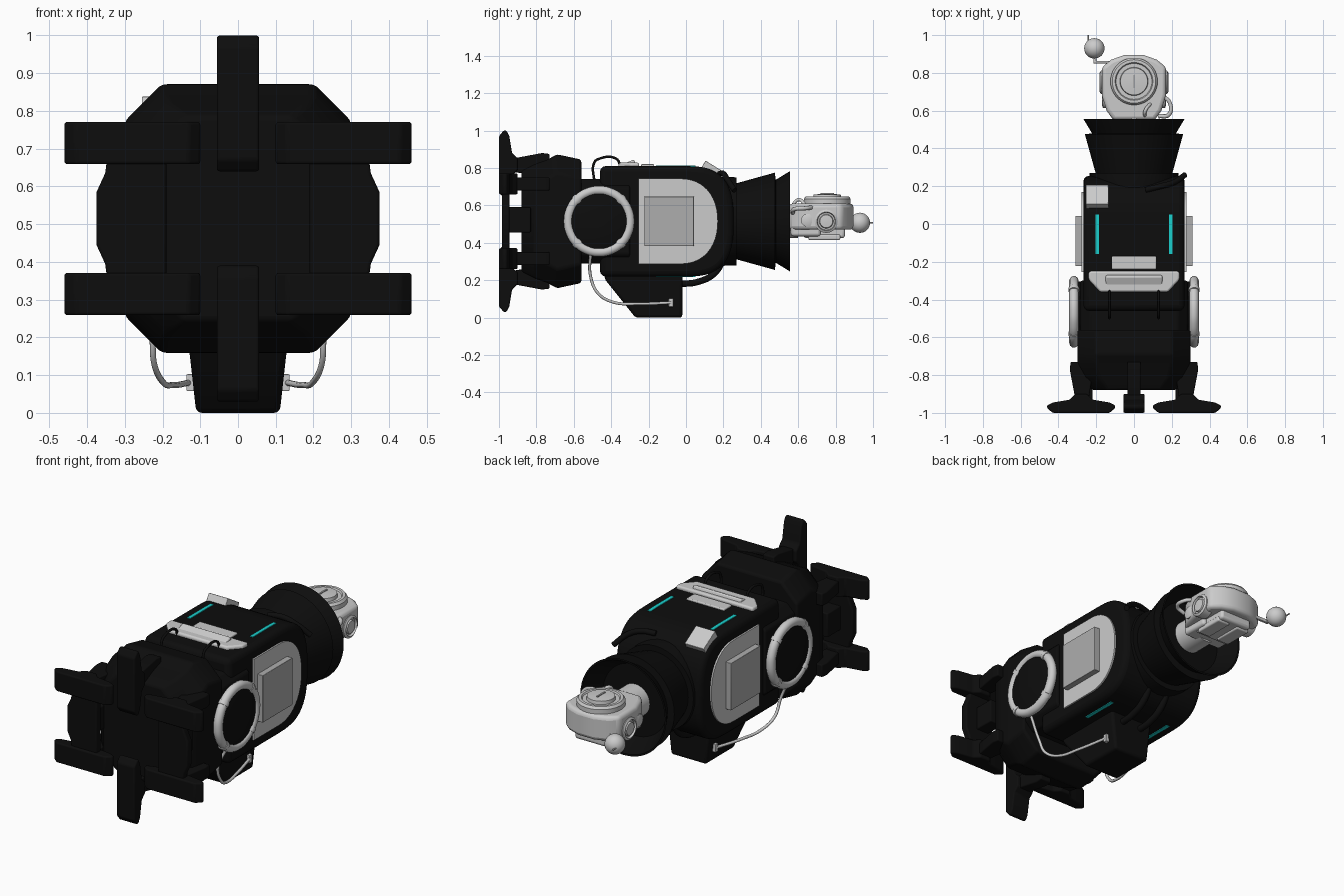
import bpy, bmesh, math
from mathutils import Matrix, Vector

cube = bpy.data.objects.get("Cube")
if cube:
    bpy.data.objects.remove(cube, do_unlink=True)

CZ = 0.515  # height of the long axis


def material(name, rgb):
    m = bpy.data.materials.new(name)
    m.use_nodes = True
    m.diffuse_color = (*rgb, 1)
    m.node_tree.nodes["Principled BSDF"].inputs["Base Color"].default_value = (*rgb, 1)
    return m


BLACK = material("soft black", (0.004, 0.004, 0.004))
GREY = material("light grey", (0.6, 0.6, 0.6))
MID = material("mid grey", (0.42, 0.42, 0.42))
CYAN = material("cyan light", (0.01, 0.62, 0.6))


def finish(name, bm, mat, bevel=0, matrix=None):
    bmesh.ops.recalc_face_normals(bm, faces=bm.faces)
    me = bpy.data.meshes.new(name)
    if matrix:
        bm.transform(matrix)
    bm.to_mesh(me)
    bm.free()
    me.materials.append(mat)
    ob = bpy.data.objects.new(name, me)
    bpy.context.scene.collection.objects.link(ob)
    if bevel:
        mod = ob.modifiers.new("bevel", "BEVEL")
        mod.width, mod.segments = bevel, 3
        mod.limit_method, mod.angle_limit = "ANGLE", math.radians(35)
    bpy.ops.object.select_all(action="DESELECT")
    bpy.context.view_layer.objects.active = ob
    ob.select_set(True)
    bpy.ops.object.shade_smooth_by_angle(angle=math.radians(35))
    return ob


def loft(name, rings, mat, bevel=0, matrix=None):
    """Skin a list of equal-sized point rings and cap both ends."""
    bm = bmesh.new()
    loops = [[bm.verts.new(p) for p in r] for r in rings]
    n = len(loops[0])
    for a, b in zip(loops, loops[1:]):
        for i in range(n):
            j = (i + 1) % n
            bm.faces.new((a[i], a[j], b[j], b[i]))
    bm.faces.new(loops[0])
    bm.faces.new(loops[-1])
    return finish(name, bm, mat, bevel, matrix)


def prism(name, pts, axis, lo, hi, mat, bevel=0, matrix=None):
    place = {"x": lambda p, t: (t, p[0], p[1]),
             "y": lambda p, t: (p[0], t, p[1]),
             "z": lambda p, t: (p[0], p[1], t)}[axis]
    return loft(name, [[place(p, t) for p in pts] for t in (lo, hi)], mat, bevel, matrix)


def box(name, centre, size, mat, bevel=0.006, tilt=0):
    bm = bmesh.new()
    bmesh.ops.create_cube(bm, size=1)
    m = Matrix.Translation(centre) @ Matrix.Rotation(tilt, 4, "X") @ Matrix.Diagonal((*size, 1))
    return finish(name, bm, mat, bevel, m)


def lathe(name, profile, centre, axis, mat, n=40):
    """Revolve (radius, offset) points about an axis through centre."""
    turn = {"z": Matrix(), "y": Matrix.Rotation(-math.pi / 2, 4, "X"),
            "x": Matrix.Rotation(math.pi / 2, 4, "Y")}[axis]
    rings = [[(r * math.cos(2 * math.pi * i / n), r * math.sin(2 * math.pi * i / n), h)
              for i in range(n)] for r, h in profile]
    return loft(name, rings, mat, 0, Matrix.Translation(centre) @ turn)


def tube(name, pts, radius, mat, closed=False):
    cu = bpy.data.curves.new(name, "CURVE")
    cu.dimensions, cu.bevel_depth, cu.bevel_resolution = "3D", radius, 3
    cu.use_fill_caps = True
    sp = cu.splines.new("BEZIER")
    sp.bezier_points.add(len(pts) - 1)
    sp.use_cyclic_u = closed
    for bp, p in zip(sp.bezier_points, pts):
        bp.co = p
        bp.handle_left_type = bp.handle_right_type = "AUTO"
    cu.materials.append(mat)
    ob = bpy.data.objects.new(name, cu)
    bpy.context.scene.collection.objects.link(ob)
    return ob


def octagon(y, w, h, c):
    q = [(w, h - c), (w - c, h), (c - w, h), (-w, h - c)]
    return [(x, y, CZ + z) for x, z in q + [(-x, -z) for x, z in q]]


def d_shape(y0, yc, ry, rz, power):
    """Straight back edge with a rounded nose, in y and z."""
    pts = [(y0, CZ - rz)]
    for i in range(25):
        a = -math.pi / 2 + math.pi * i / 24
        c, s = max(math.cos(a), 0), math.sin(a)
        pts.append((yc + ry * c ** (2 / power),
                    CZ + rz * math.copysign(abs(s) ** (2 / power), s)))
    return pts + [(y0, CZ + rz)]


# Hips, waist and torso
loft("hips", [octagon(-0.88, 0.22, 0.27, 0.08), octagon(-0.81, 0.285, 0.305, 0.1),
              octagon(-0.74, 0.3, 0.33, 0.1), octagon(-0.69, 0.3, 0.358, 0.1),
              octagon(-0.56, 0.3, 0.33, 0.1)], BLACK, 0.012)
loft("waist", [octagon(-0.58, 0.285, 0.225, 0.05), octagon(-0.3, 0.285, 0.225, 0.05)], BLACK, 0.01)
prism("torso", d_shape(-0.46, 0, 0.255, 0.295, 2.8), "x", -0.268, 0.268, BLACK, 0.03)
lathe("collar", [(0.225, 0.1), (0.238, 0.2), (0.235, 0.27), (0.2, 0.27)], (0, 0, CZ), "y", BLACK)
lathe("neck_skirt", [(0.195, 0.24), (0.26, 0.475), (0.222, 0.48), (0.268, 0.556),
                     (0.258, 0.556), (0.2, 0.45), (0.05, 0.45)], (0, 0, CZ), "y", BLACK, 48)

# Belly tank
belly = prism("belly_tank", [(-0.45, 0.26), (-0.43, 0.2), (-0.27, 0.0), (-0.02, 0.0), (-0.02, 0.26)],
              "x", -0.14, 0.14, BLACK, 0.015)
for v in belly.data.vertices:
    v.co.x *= 0.79 + 0.8 * v.co.z

# Feet, legs and the bridges between side feet
PAD = [(-0.18, -0.975), (-0.15, -1.0), (0.15, -1.0), (0.18, -0.975), (0.18, -0.96),
       (0.15, -0.945), (0.06, -0.93), (0.03, -0.9), (-0.03, -0.9), (-0.06, -0.93),
       (-0.15, -0.945), (-0.18, -0.96)]
LEG = [(-0.04, -0.93), (0.03, -0.93), (0.06, -0.77), (0.055, -0.73), (-0.08, -0.73), (-0.06, -0.8)]
FEET = [("left_upper", 0.28, 0.2, 0), ("left_lower", 0.28, -0.2, 0),
        ("right_upper", -0.28, 0.2, 180), ("right_lower", -0.28, -0.2, 180),
        ("top", 0, 0.305, -90), ("bottom", 0, -0.305, 90)]
for name, x, z, turn in FEET:
    m = Matrix.Translation((x, 0, CZ + z)) @ Matrix.Rotation(math.radians(turn), 4, "Y")
    prism(name + "_foot", PAD, "z", -0.056, 0.056, BLACK, 0.016, m)
    prism(name + "_leg", LEG, "z", -0.035, 0.035, BLACK, 0.006, m)

half = [(0.19, 0.21), (0.34, 0.21), (0.352, 0.12), (0.375, 0.07)]
bridge = [(x, CZ + z) for x, z in half] + [(x, CZ - z) for x, z in reversed(half)]

for side, s in (("left", 1), ("right", -1)):
    prism(side + "_foot_bridge", [(s * x, z) for x, z in bridge], "y", -0.985, -0.945, BLACK, 0.008)
    box(side + "_bridge_block", (s * 0.26, -0.89, CZ + 0.008), (0.08, 0.12, 0.135), BLACK)

    # Hip wheel with padded ring and clamps
    wheel = (s * 0.318, -0.465, CZ)
    lathe(side + "_hip_wheel", [(0.16, -0.08), (0.16, 0.01), (0.15, 0.015), (0.02, 0.015)][::1]
          if s > 0 else [(0.16, 0.08), (0.16, -0.01), (0.15, -0.015), (0.02, -0.015)],
          wheel, "x", BLACK, 48)
    ring = [Vector(wheel) + Vector((0, math.cos(k * math.pi / 8), math.sin(k * math.pi / 8))) * 0.165
            for k in range(16)]
    tube(side + "_hip_ring", ring, 0.025, GREY, True)
    for k in range(2, 16, 4):
        along = Vector((0, -math.sin(k * math.pi / 8), math.cos(k * math.pi / 8))) * 0.012
        tube(side + "_ring_clamp", [ring[k] - along, ring[k] + along], 0.029, GREY)

    # Side panel and raised box
    prism(side + "_side_panel", d_shape(-0.255, -0.03, 0.2, 0.228, 2.2), "x",
          s * 0.26, s * 0.277, GREY)
    box(side + "_panel_box", (s * 0.285, -0.09, CZ), (0.05, 0.265, 0.265), MID, 0.003)

    # Light strips above and below
    strip = [(-0.16, 0.28), (-0.16, 0.299), (0, 0.299), (0.05, 0.297), (0.05, 0.28)]
    for level, t in (("upper", 1), ("lower", -1)):
        prism(side + "_" + level + "_light", [(y, CZ + t * z) for y, z in strip], "x",
              s * 0.185, s * 0.205, CYAN)

    # Feed hose and its plug on the belly tank
    tube(side + "_feed_hose", [(s * 0.29, -0.51, 0.35), (s * 0.232, -0.51, 0.22), (s * 0.222, -0.47, 0.13),
                               (s * 0.2, -0.39, 0.083), (s * 0.17, -0.25, 0.074),
                               (s * 0.13, -0.08, 0.08)], 0.008, GREY)
    box(side + "_hose_plug", (s * 0.124, -0.08, 0.08), (0.025, 0.025, 0.045), GREY, 0.003)

    # Grab hooks and nape pipes
    tube(side + "_grab_hook", [(s * 0.13, -0.49, 0.72), (s * 0.13, -0.49, 0.83), (s * 0.13, -0.47, 0.847),
                               (s * 0.13, -0.37, 0.847), (s * 0.13, -0.35, 0.8)], 0.007, BLACK)
    tube(side + "_lower_pipe", [(s * 0.06, -0.04, 0.18), (s * 0.06, 0.06, 0.19),
                                (s * 0.06, 0.15, 0.235), (s * 0.06, 0.21, 0.33)], 0.018, BLACK)

# Top equipment
prism("top_bar", [(-0.18, -0.36), (0.18, -0.36), (0.24, -0.295), (0.24, -0.25), (-0.24, -0.25),
                  (-0.24, -0.295)], "z", 0.78, 0.828, GREY, 0.01)
box("top_bar_ridge", (0, -0.3, 0.82), (0.3, 0.06, 0.03), GREY, 0.008, 0.4)
box("top_bar_block", (0, -0.205, 0.8), (0.235, 0.07, 0.04), GREY, 0.005)
box("shoulder_box", (-0.195, 0.14, 0.782), (0.12, 0.12, 0.06), GREY, 0.003, -0.55)
tube("shoulder_pipe", [(0.06, 0.18, 0.77), (0.14, 0.2, 0.77), (0.21, 0.22, 0.74), (0.27, 0.26, 0.68)],
     0.015, BLACK)

# Head
lathe("head_neck", [(0.09, 0.44), (0.09, 0.6)], (0, 0, CZ), "y", GREY)
outline = [(0.11, 0.55), (0.145, 0.6), (0.17, 0.68), (0.17, 0.83), (0.12, 0.87), (0.05, 0.895)]
outline += [(-x, y) for x, y in reversed(outline)]
prism("head_shell", outline, "z", 0.47, 0.61, GREY, 0.02)
box("head_rear_block", (0, 0.64, 0.5), (0.24, 0.16, 0.13), GREY, 0.015)
box("jaw", (0, 0.74, 0.455), (0.2, 0.22, 0.06), GREY, 0.015)
for x in (-0.065, 0.065):
    box("jaw_pad", (x, 0.74, 0.43), (0.08, 0.17, 0.03), GREY, 0.008)
box("face_plate", (0, 0.87, 0.53), (0.17, 0.03, 0.09), GREY, 0.012)
lathe("head_dome", [(0.125, 0.59), (0.125, 0.635), (0.115, 0.648), (0.1, 0.648), (0.095, 0.64),
                    (0.075, 0.64), (0.072, 0.658), (0.02, 0.662)], (0, 0.755, 0), "z", GREY)
box("dome_slot", (0, 0.755, 0.663), (0.01, 0.07, 0.006), MID, 0).rotation_euler.z = 0
for s in (1, -1):
    lathe("ear_disc", [(0.062, 0), (0.062, s * 0.05), (0.05, s * 0.057), (0.046, s * 0.045),
                       (0.038, s * 0.045), (0.034, s * 0.055), (0.01, s * 0.057)],
          (s * 0.125, 0.75, 0.515), "x", GREY, 32)
    lathe("cheek_disc", [(0.035, 0), (0.035, s * 0.03), (0.02, s * 0.035)],
          (s * 0.135, 0.65, 0.52), "x", GREY, 24)
tube("head_hose", [(0.13, 0.57, 0.56), (0.185, 0.58, 0.58), (0.19, 0.64, 0.585), (0.15, 0.68, 0.59)], 0.011, GREY)
tube("crown_hose", [(0.06, 0.56, 0.58), (0.06, 0.6, 0.63), (0.09, 0.64, 0.6)], 0.009, GREY)

# Side ball sensor
ball = Vector((-0.21, 0.93, 0.507))
bm = bmesh.new()
bmesh.ops.create_uvsphere(bm, u_segments=24, v_segments=14, radius=0.054)
finish("ball_sensor", bm, GREY, 0, Matrix.Translation(ball))
box("sensor_arm", (-0.165, 0.857, 0.507), (0.1, 0.014, 0.02), GREY, 0.003)
box("sensor_post", (-0.207, 0.875, 0.507), (0.016, 0.05, 0.02), GREY, 0.003)
tube("sensor_whisker", [(-0.242, 0.93, 0.507), (-0.242, 1.0, 0.507)], 0.004, GREY)
